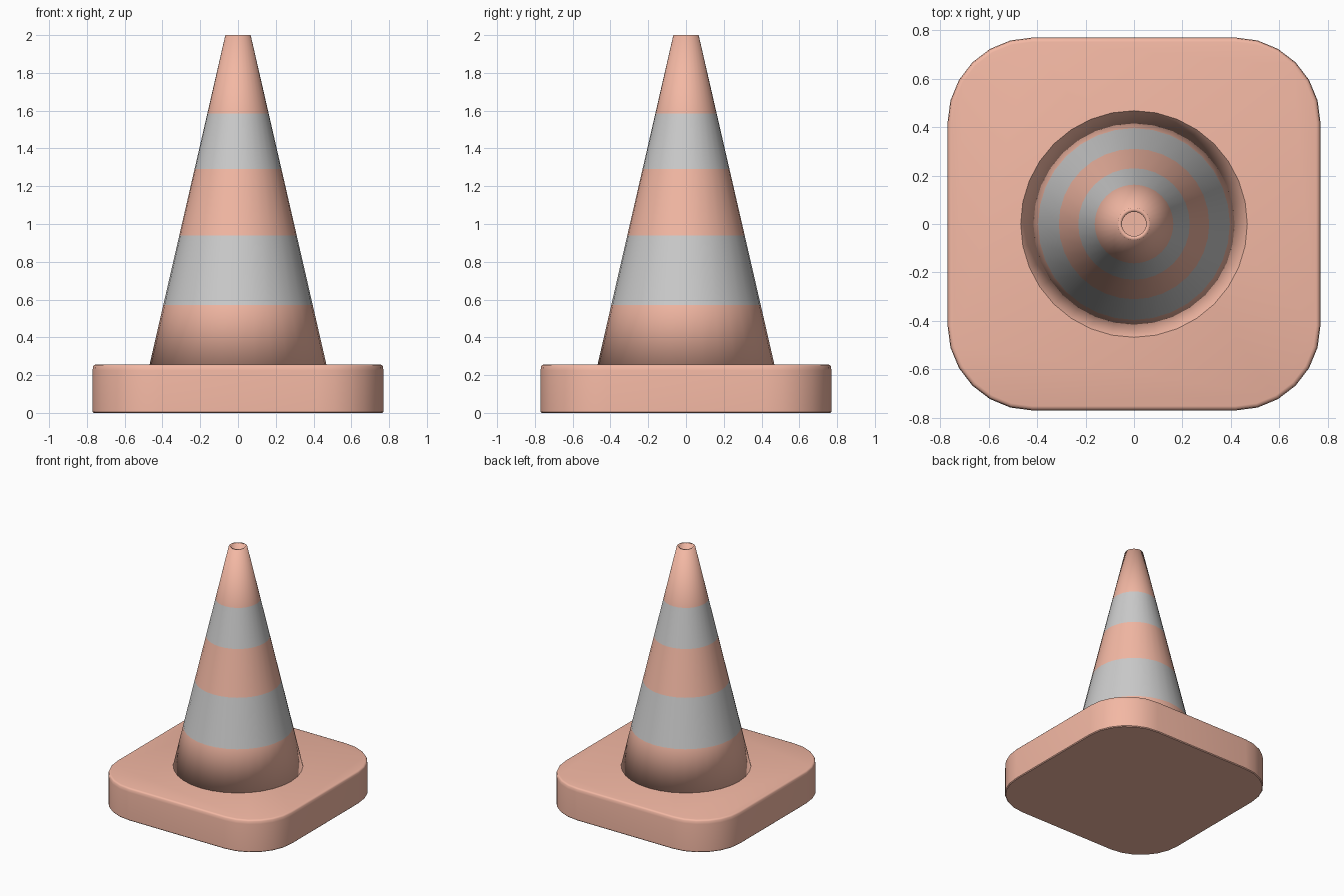
import bpy, bmesh, math

if "Cube" in bpy.data.objects:
    bpy.data.objects.remove(bpy.data.objects["Cube"])

SIDES = 32
orange = bpy.data.materials.new("orange_plastic")
orange.diffuse_color = (0.9, 0.48, 0.37, 1)
orange.use_nodes = True
orange.node_tree.nodes["Principled BSDF"].inputs["Base Color"].default_value = orange.diffuse_color
grey = bpy.data.materials.new("grey_band")
grey.diffuse_color = (0.8, 0.8, 0.8, 1)
grey.use_nodes = True
grey.node_tree.nodes["Principled BSDF"].inputs["Base Color"].default_value = grey.diffuse_color


def loft(name, rings, mats, cap=False, closed=False, band_mats=None):
    """Join equal-length rings of points with quads."""
    bm = bmesh.new()
    loops = [[bm.verts.new(p) for p in ring] for ring in rings]
    n = len(loops[0])
    count = len(loops) if closed else len(loops) - 1
    for i in range(count):
        a, b = loops[i], loops[(i + 1) % len(loops)]
        for j in range(n):
            k = (j + 1) % n
            f = bm.faces.new((a[j], a[k], b[k], b[j]))
            f.material_index = band_mats[i] if band_mats else 0
    if cap:
        bm.faces.new(loops[0][::-1])
        bm.faces.new(loops[-1])
    bmesh.ops.recalc_face_normals(bm, faces=bm.faces)
    for f in bm.faces:
        f.smooth = True
    me = bpy.data.meshes.new(name)
    bm.to_mesh(me)
    bm.free()
    for m in mats:
        me.materials.append(m)
    ob = bpy.data.objects.new(name, me)
    bpy.context.collection.objects.link(ob)
    return ob


def rounded_square(half, radius, z, steps=6):
    c = half - radius
    pts = []
    for q in range(4):
        mid = math.radians(45 + 90 * q)
        cx, cy = math.copysign(c, math.cos(mid)), math.copysign(c, math.sin(mid))
        for s in range(steps + 1):
            a = math.pi / 2 * (q + s / steps)
            pts.append((cx + radius * math.cos(a), cy + radius * math.sin(a), z))
    return pts


def circle(r, z):
    return [(r * math.cos(2 * math.pi * i / SIDES),
             r * math.sin(2 * math.pi * i / SIDES), z) for i in range(SIDES)]


# Base slab with softened edges
base_profile = [(0.006, 0), (0, 0.006), (0, 0.225), (0.003, 0.246),
                (0.008, 0.253), (0.018, 0.256)]
base = loft("base", [rounded_square(0.77 - d, 0.35 - d, z) for d, z in base_profile],
            [orange], cap=True)
bpy.context.view_layer.objects.active = base
base.select_set(True)
bpy.ops.object.shade_smooth_by_angle(angle=math.radians(40))

# Hollow cone, with loops at the band edges
BOTTOM, TOP = 0.256, 2.0
heights = [BOTTOM, 0.57, 0.94, 1.29, 1.585, TOP]
rings = [circle(0.468 + (0.067 - 0.468) * (z - BOTTOM) / (TOP - BOTTOM), z)
         for z in heights]
rings += [circle(0.05, TOP), circle(0.45, BOTTOM)]
loft("striped_cone", rings, [orange, grey], closed=True,
     band_mats=[0, 1, 0, 1, 0, 0, 0, 0])
